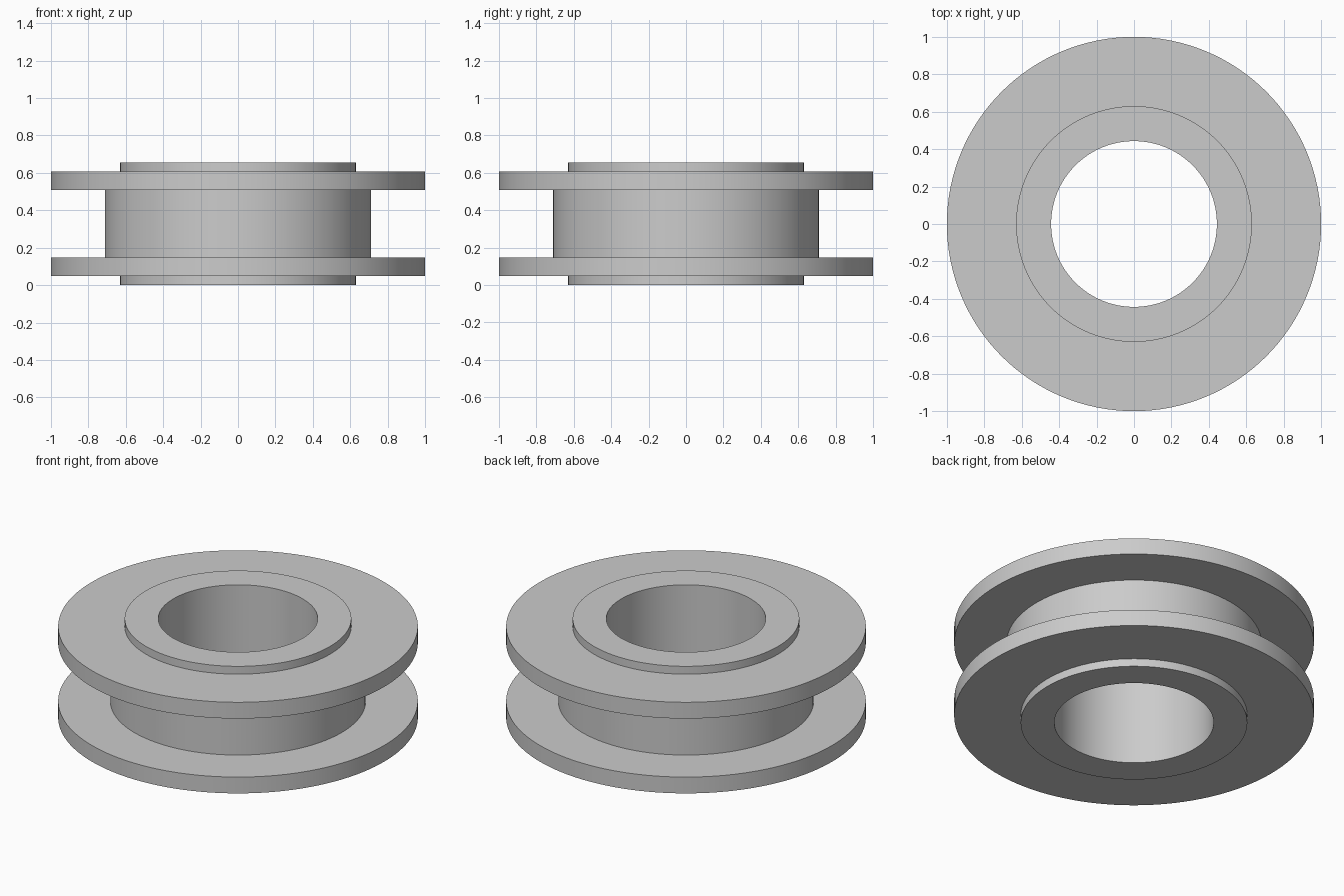
import bpy
import bmesh
import math

cube = bpy.data.objects.get("Cube")
if cube:
    bpy.data.objects.remove(cube, do_unlink=True)

SEGMENTS = 128
HEIGHT = 0.655
BORE, BOSS, HUB, FLANGE = 0.443, 0.63, 0.71, 1.0
FLANGE_LOW, FLANGE_HIGH = 0.048, 0.148

# Plain grey metal
grey = bpy.data.materials.new("plain_grey")
grey.use_nodes = True
colour = (0.6, 0.6, 0.6, 1)
grey.diffuse_color = colour
grey.node_tree.nodes["Principled BSDF"].inputs["Base Color"].default_value = colour

# Lower half of the section: bore edge, boss, flange, hub
lower = [(BORE, 0), (BOSS, 0), (BOSS, FLANGE_LOW), (FLANGE, FLANGE_LOW),
         (FLANGE, FLANGE_HIGH), (HUB, FLANGE_HIGH)]
# Upper half mirrors the lower one
section = lower + [(r, HEIGHT - z) for r, z in reversed(lower)]

# Turn the closed section around the z axis
bm = bmesh.new()
verts = [bm.verts.new((r, 0, z)) for r, z in section]
edges = [bm.edges.new((v, verts[(i + 1) % len(verts)])) for i, v in enumerate(verts)]
bmesh.ops.spin(bm, geom=verts + edges, cent=(0, 0, 0), axis=(0, 0, 1),
               angle=math.tau, steps=SEGMENTS, use_merge=True)
bmesh.ops.remove_doubles(bm, verts=bm.verts, dist=0.0001)
bmesh.ops.recalc_face_normals(bm, faces=bm.faces)

mesh = bpy.data.meshes.new("flanged_roller")
bm.to_mesh(mesh)
bm.free()
mesh.materials.append(grey)
roller = bpy.data.objects.new("flanged_roller", mesh)
bpy.context.collection.objects.link(roller)

# Smooth round walls, sharp rims
bpy.ops.object.select_all(action="DESELECT")
roller.select_set(True)
bpy.context.view_layer.objects.active = roller
bpy.ops.object.shade_smooth_by_angle(angle=math.radians(30))
